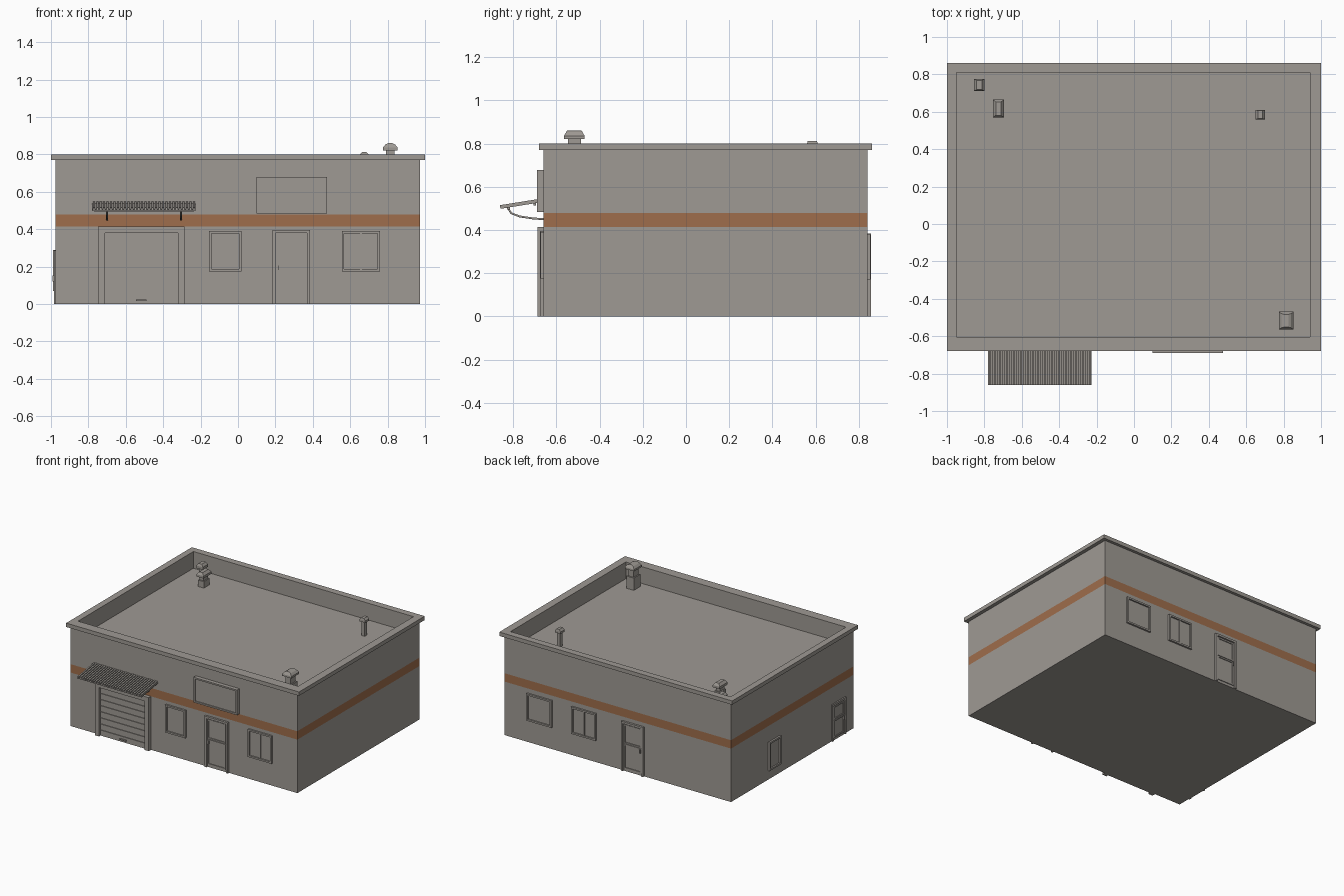
import bpy, bmesh, math

if "Cube" in bpy.data.objects:
    bpy.data.objects.remove(bpy.data.objects["Cube"])

def material(name, rgb):
    m = bpy.data.materials.new(name)
    m.diffuse_color = (*rgb, 1)
    m.use_nodes = True
    m.node_tree.nodes["Principled BSDF"].inputs["Base Color"].default_value = m.diffuse_color
    return m

GREY = material("warm grey", (0.345, 0.322, 0.295))
BROWN = material("brown band", (0.345, 0.155, 0.072))

def finish(bm, name):
    bmesh.ops.recalc_face_normals(bm, faces=bm.faces)
    me = bpy.data.meshes.new(name)
    bm.to_mesh(me)
    bm.free()
    me.materials.append(GREY)
    ob = bpy.data.objects.new(name, me)
    bpy.context.collection.objects.link(ob)
    return ob

def loft(bm, rings, closed=False):
    """Rectangular rings (x0, x1, y0, y1, z) joined in order."""
    vs = [[bm.verts.new(p) for p in ((a, c, z), (b, c, z), (b, d, z), (a, d, z))]
          for a, b, c, d, z in rings]
    pairs = list(zip(vs, vs[1:]))
    if closed:
        pairs.append((vs[-1], vs[0]))
    else:
        bm.faces.new(vs[0])
        bm.faces.new(vs[-1])
    for r, s in pairs:
        for i in range(4):
            j = (i + 1) % 4
            bm.faces.new((r[i], r[j], s[j], s[i]))

def box(bm, x0, x1, y0, y1, z0, z1):
    loft(bm, [(x0, x1, y0, y1, z0), (x0, x1, y0, y1, z1)])

# walls with flat roof sunk behind the parapet
X0, X1, Y0, Y1 = -0.975, 0.972, -0.66, 0.84
OUT, INN = (X0, X1, Y0, Y1), (-0.95, 0.94, -0.605, 0.81)
bm = bmesh.new()
loft(bm, [(*OUT, z) for z in (0, 0.415, 0.48, 0.775)] + [(*INN, 0.775), (*INN, 0.67)])
walls = finish(bm, "walls_and_roof")
walls.data.materials.append(BROWN)
for f in walls.data.polygons:
    if 0.42 < f.center.z < 0.47 and abs(f.normal.z) < 0.5:
        f.material_index = 1

# coping around the top of the parapet
CAP = (-1, 1, -0.68, 0.862)
bm = bmesh.new()
loft(bm, [(*CAP, 0.77), (*CAP, 0.80), (*INN, 0.80), (*INN, 0.77)], True)
finish(bm, "parapet_coping")

def plate(bm, side, u0, u1, z0, z1, d):
    """Block on a wall, standing out by d."""
    e = 0.005
    if side == "front":
        box(bm, u0, u1, Y0 - d, Y0 + e, z0, z1)
    elif side == "back":
        box(bm, u0, u1, Y1 - e, Y1 + d, z0, z1)
    else:
        box(bm, X0 - d, X0 + e, u0, u1, z0, z1)

def frame(bm, side, u0, u1, z0, z1, w, d, sill=True):
    plate(bm, side, u0, u0 + w, z0, z1, d)
    plate(bm, side, u1 - w, u1, z0, z1, d)
    plate(bm, side, u0 + w, u1 - w, z1 - w, z1, d)
    if sill:
        plate(bm, side, u0 + w, u1 - w, z0, z0 + w, d)

def window(name, side, u0, u1, z0, z1, split):
    bm = bmesh.new()
    frame(bm, side, u0, u1, z0, z1, 0.013, 0.014)
    plate(bm, side, u0 + 0.013, u1 - 0.013, z0 + 0.013, z1 - 0.013, 0.003)
    if split:
        m = (u0 + u1) / 2
        plate(bm, side, m - 0.006, m + 0.006, z0 + 0.013, z1 - 0.013, 0.01)
    finish(bm, name)

def door(name, side, u0, u1, top, d=0.016):
    bm = bmesh.new()
    frame(bm, side, u0, u1, 0, top, 0.016, d, False)
    a, b = u0 + 0.016, u1 - 0.016
    plate(bm, side, a, b, 0, top - 0.016, 0.003)
    mid = top * 0.55
    frame(bm, side, a + 0.006, b - 0.006, 0.02, mid, 0.01, 0.009)
    frame(bm, side, a + 0.006, b - 0.006, mid + 0.004, top - 0.022, 0.01, 0.009)
    plate(bm, side, a + 0.008, a + 0.018, mid - 0.035, mid - 0.005, 0.016)
    finish(bm, name)

window("front_window_left", "front", -0.155, 0.018, 0.175, 0.39, False)
window("front_window_right", "front", 0.555, 0.76, 0.175, 0.39, True)
window("back_window_inner", "back", 0.18, 0.39, 0.17, 0.38, True)
window("back_window_outer", "back", 0.56, 0.775, 0.17, 0.38, False)
window("side_window", "left", 0.24, 0.385, 0.07, 0.29, False)
door("front_door", "front", 0.185, 0.385, 0.395)
door("back_door", "back", -0.23, -0.04, 0.385)
door("side_door", "left", -0.56, -0.39, 0.285, 0.01)

# blank board above the front door
bm = bmesh.new()
frame(bm, "front", 0.10, 0.475, 0.483, 0.678, 0.012, 0.03)
plate(bm, "front", 0.112, 0.463, 0.495, 0.666, 0.022)
finish(bm, "wall_board")

# roller door with surround
bm = bmesh.new()
frame(bm, "front", -0.748, -0.285, 0, 0.415, 0.036, 0.028, False)
finish(bm, "garage_surround")
bm = bmesh.new()
N = 8
for i in range(N):
    h = 0.379 / N
    plate(bm, "front", -0.712, -0.321, i * h, i * h + h - 0.005, 0.009)
plate(bm, "front", -0.712, -0.321, 0, 0.379, 0.004)
plate(bm, "front", -0.545, -0.49, 0.015, 0.024, 0.018)
finish(bm, "garage_door")

# sloping ribbed canopy
def slope_bar(bm, x0, x1, y0, y1, lo, hi):
    z = lambda y: 0.508 + (y + 0.862) * 0.16
    p = [(y0, z(y0) + lo), (y1, z(y1) + lo), (y1, z(y1) + hi), (y0, z(y0) + hi)]
    a, b = ([bm.verts.new((x, *q)) for q in p] for x in (x0, x1))
    bm.faces.new(a)
    bm.faces.new(b)
    for i in range(4):
        j = (i + 1) % 4
        bm.faces.new((a[i], a[j], b[j], b[i]))

bm = bmesh.new()
slope_bar(bm, -0.78, -0.226, -0.86, Y0, -0.01, -0.003)
RIBS = 30
for i in range(RIBS):
    x = -0.78 + 0.554 * (i + 0.5) / RIBS
    slope_bar(bm, x - 0.0055, x + 0.0055, -0.862, Y0, -0.004, 0.007)
finish(bm, "canopy_sheet")
bm = bmesh.new()
for y in (-0.82, -0.70):
    slope_bar(bm, -0.77, -0.236, y - 0.006, y + 0.006, -0.02, -0.009)
finish(bm, "canopy_rails")

# curved brackets under the canopy
for k, x in enumerate((-0.70, -0.305)):
    cu = bpy.data.curves.new("canopy_bracket", "CURVE")
    cu.dimensions = "3D"
    cu.bevel_depth = 0.005
    cu.bevel_resolution = 1
    cu.materials.append(GREY)
    pts = [(-0.825, 0.505), (-0.81, 0.478), (-0.77, 0.463), (-0.71, 0.454), (-0.655, 0.45)]
    s = cu.splines.new("POLY")
    s.points.add(len(pts) - 1)
    for p, (y, z) in zip(s.points, pts):
        p.co = (x, y, z, 1)
    ob = bpy.data.objects.new(f"canopy_bracket_{k + 1}", cu)
    bpy.context.collection.objects.link(ob)

# roof vents: tiers of (z, half x, half y)
def vent(name, x, y, tiers):
    bm = bmesh.new()
    loft(bm, [(x - a, x + a, y - b, y + b, z) for z, a, b in tiers])
    finish(bm, name)

vent("vent_front_right", 0.814, -0.517, [
    (0.665, 0.032, 0.04), (0.765, 0.032, 0.04), (0.765, 0.022, 0.03), (0.822, 0.022, 0.03),
    (0.822, 0.04, 0.048), (0.836, 0.04, 0.048), (0.853, 0.026, 0.038), (0.86, 0.012, 0.034)])
vent("vent_back_right", 0.675, 0.585, [
    (0.665, 0.013, 0.013), (0.782, 0.013, 0.013), (0.782, 0.025, 0.025),
    (0.797, 0.025, 0.025), (0.812, 0.012, 0.022)])
vent("vent_back_left_near", -0.725, 0.617, [
    (0.665, 0.025, 0.036), (0.72, 0.025, 0.036), (0.72, 0.017, 0.027), (0.75, 0.017, 0.027),
    (0.75, 0.03, 0.048), (0.768, 0.03, 0.048), (0.787, 0.014, 0.036)])
vent("vent_back_left_far", -0.828, 0.743, [
    (0.665, 0.016, 0.018), (0.735, 0.016, 0.018), (0.735, 0.028, 0.032),
    (0.755, 0.028, 0.032), (0.772, 0.014, 0.025)])
